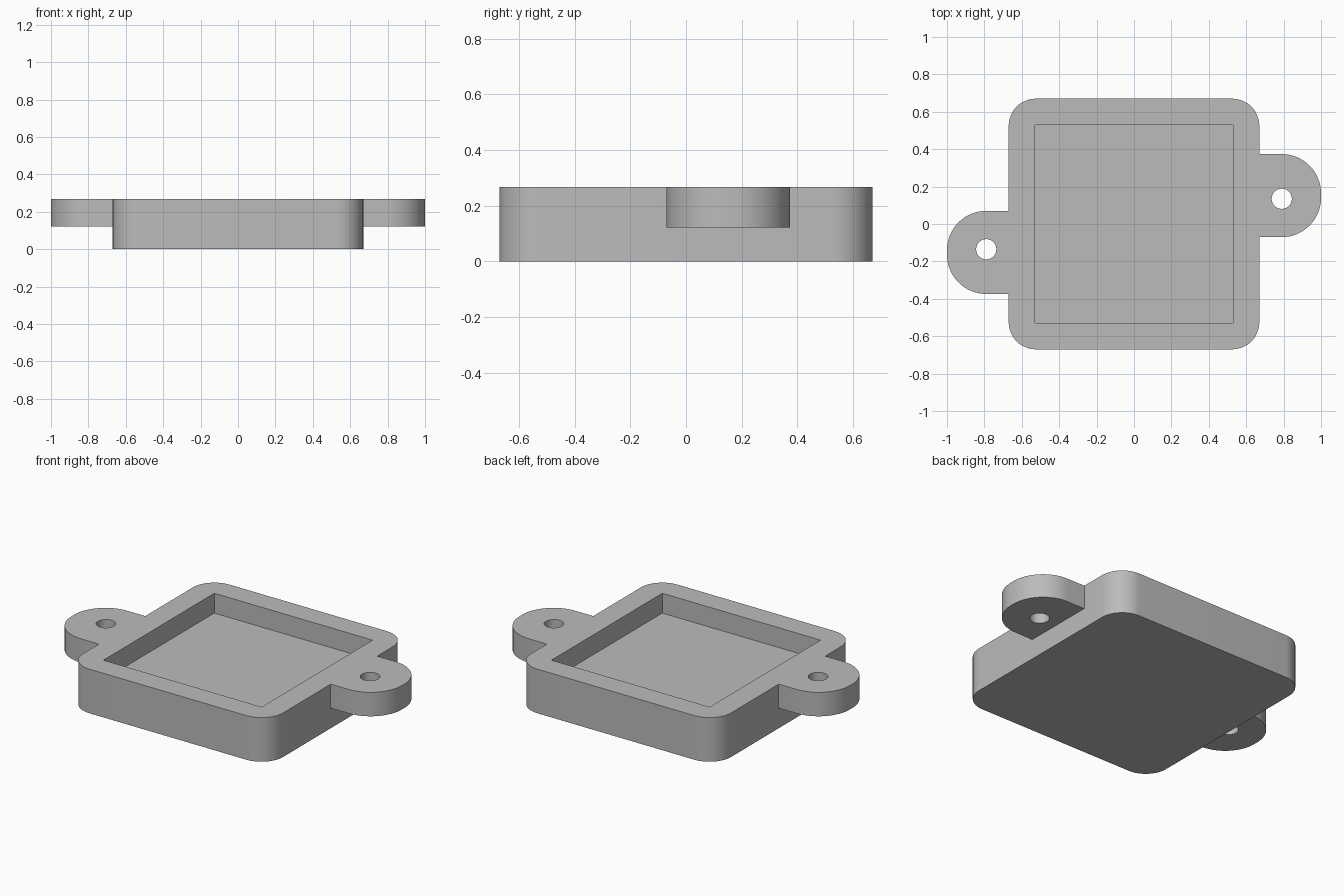
import bpy
import bmesh
from math import cos, sin, pi
from mathutils import Vector

cube = bpy.data.objects.get("Cube")
if cube:
    bpy.data.objects.remove(cube, do_unlink=True)

HALF, TOP = 0.67, 0.267        # body half width and height
POCKET, FLOOR = 0.53, 0.147    # pocket half width and floor height
TAB_BASE = 0.122               # underside of the mounting tabs

grey = bpy.data.materials.new("plain_grey")
grey.use_nodes = True
colour = (0.5, 0.5, 0.5, 1)
grey.diffuse_color = colour
grey.node_tree.nodes["Principled BSDF"].inputs["Base Color"].default_value = colour


def rounded_outline(x0, x1, y0, y1, radii, steps=16):
    """Counter-clockwise rectangle outline; radii start at the (x1, y1) corner."""
    corners = [(x1, y1, 1, 1), (x0, y1, -1, 1), (x0, y0, -1, -1), (x1, y0, 1, -1)]
    points = []
    for i, ((x, y, sx, sy), r) in enumerate(zip(corners, radii)):
        if r == 0:
            points.append((x, y))
            continue
        for k in range(steps + 1):
            a = (i + k / steps) * pi / 2
            points.append((x - sx * r + r * cos(a), y - sy * r + r * sin(a)))
    return points


def circle_outline(x, y, r, steps=40):
    return [(x + r * cos(2 * pi * k / steps), y + r * sin(2 * pi * k / steps))
            for k in range(steps)]


def prism(name, outline, z0, z1):
    """Extrude a flat outline from z0 to z1."""
    bm = bmesh.new()
    face = bm.faces.new([bm.verts.new((x, y, z0)) for x, y in outline])
    grown = bmesh.ops.extrude_face_region(bm, geom=[face], use_keep_orig=True)
    moved = [v for v in grown["geom"] if isinstance(v, bmesh.types.BMVert)]
    bmesh.ops.translate(bm, verts=moved, vec=Vector((0, 0, z1 - z0)))
    bmesh.ops.recalc_face_normals(bm, faces=bm.faces)
    mesh = bpy.data.meshes.new(name)
    bm.to_mesh(mesh)
    bm.free()
    mesh.materials.append(grey)
    obj = bpy.data.objects.new(name, mesh)
    bpy.context.collection.objects.link(obj)
    return obj


def combine(target, tool, operation):
    """Apply a boolean and discard the helper object."""
    tool.hide_render = True
    mod = target.modifiers.new(operation.lower(), "BOOLEAN")
    mod.operation, mod.solver, mod.object = operation, "EXACT", tool
    bpy.context.view_layer.objects.active = target
    bpy.ops.object.modifier_apply(modifier=mod.name)
    bpy.data.objects.remove(tool, do_unlink=True)


# Square tray body with rounded corners
tray = prism("tray_with_mounting_tabs",
             rounded_outline(-HALF, HALF, -HALF, HALF, [0.145] * 4), 0, TOP)

# Two offset mounting tabs, turned half a circle from each other
tab = rounded_outline(0.6, 1.0, -0.07, 0.374, [0.21, 0, 0, 0.21])
for s in (1, -1):
    combine(tray, prism("tab", [(s * x, s * y) for x, y in tab], TAB_BASE, TOP), "UNION")

# Screw holes through the tabs
for s in (1, -1):
    combine(tray, prism("hole", circle_outline(s * 0.79, s * 0.135, 0.054), 0.05, 0.4),
            "DIFFERENCE")

# Square pocket in the top
combine(tray, prism("pocket", rounded_outline(-POCKET, POCKET, -POCKET, POCKET, [0] * 4),
                    FLOOR, 0.4), "DIFFERENCE")

# Smooth the round walls and keep the edges crisp
bpy.ops.object.select_all(action="DESELECT")
tray.select_set(True)
bpy.context.view_layer.objects.active = tray
bpy.ops.object.shade_smooth_by_angle(angle=pi / 6)
